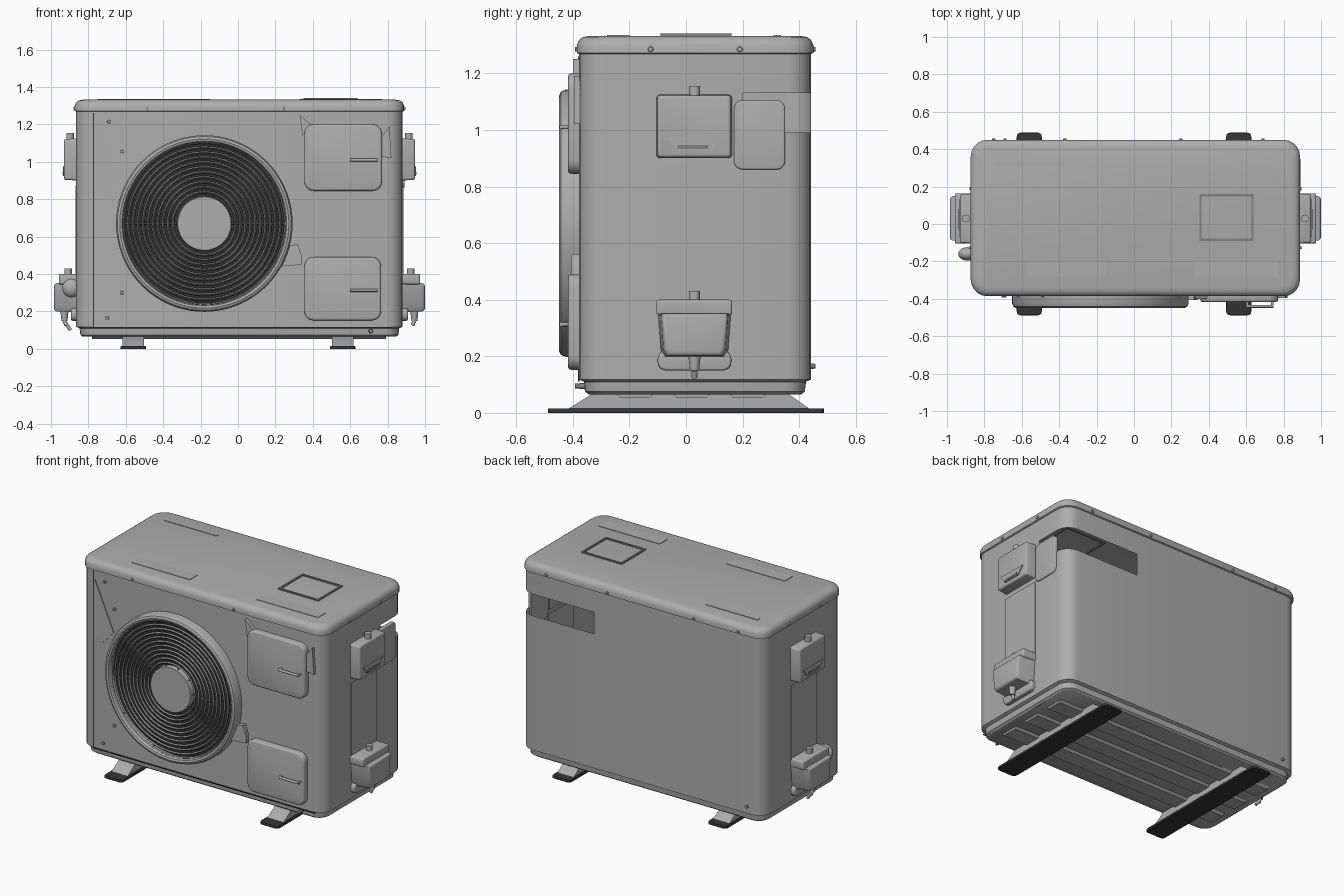
import bpy, bmesh, math
from mathutils import Matrix, Vector

if "Cube" in bpy.data.objects:
    bpy.data.objects.remove(bpy.data.objects["Cube"])


def material(name, v):
    m = bpy.data.materials.new(name)
    m.diffuse_color = (v, v, v, 1)
    m.use_nodes = True
    m.node_tree.nodes["Principled BSDF"].inputs["Base Color"].default_value = m.diffuse_color
    return m


SHELL = material("casing grey", 0.42)
GRILLE = material("grille grey", 0.22)
DARK = material("dark rubber", 0.035)


def finish(name, bm, mat, angle=35):
    """Turn a bmesh into an object, smooth except at sharp edges."""
    bm.normal_update()
    for f in bm.faces:
        f.smooth = True
    for e in bm.edges:
        if len(e.link_faces) == 2 and e.calc_face_angle(0) > math.radians(angle):
            e.smooth = False
    me = bpy.data.meshes.new(name)
    bm.to_mesh(me)
    bm.free()
    me.materials.append(mat)
    ob = bpy.data.objects.new(name, me)
    bpy.context.collection.objects.link(ob)
    return ob


def round_rect(x0, x1, y0, y1, r, n=5):
    pts = []
    for k, (cx, cy) in enumerate([(x1 - r, y1 - r), (x0 + r, y1 - r), (x0 + r, y0 + r), (x1 - r, y0 + r)]):
        for i in range(n + 1):
            a = math.pi / 2 * (k + i / n)
            pts.append((cx + r * math.cos(a), cy + r * math.sin(a)))
    return pts


def prism(name, pts, axis, a, b, mat=SHELL, bevel=0.0, taper=1.0):
    """Extrude an outline along an axis; the end at b is scaled by taper."""
    place = {'x': lambda u, v, w: (w, u, v), 'y': lambda u, v, w: (u, w, v), 'z': lambda u, v, w: (u, v, w)}[axis]
    cu = sum(p[0] for p in pts) / len(pts)
    cv = sum(p[1] for p in pts) / len(pts)
    bm = bmesh.new()
    lo = [bm.verts.new(place(u, v, a)) for u, v in pts]
    hi = [bm.verts.new(place(cu + (u - cu) * taper, cv + (v - cv) * taper, b)) for u, v in pts]
    n = len(pts)
    bm.faces.new(lo[::-1])
    top = bm.faces.new(hi)
    for i in range(n):
        bm.faces.new((lo[i], lo[(i + 1) % n], hi[(i + 1) % n], hi[i]))
    bmesh.ops.recalc_face_normals(bm, faces=bm.faces)
    if bevel:
        bmesh.ops.bevel(bm, geom=list(top.edges), offset=bevel, segments=3, profile=0.5, affect='EDGES')
    return finish(name, bm, mat)


def box(name, x0, x1, y0, y1, z0, z1, mat=SHELL, bevel=0.0):
    return prism(name, [(x0, y0), (x1, y0), (x1, y1), (x0, y1)], 'z', z0, z1, mat, bevel)


def rod(name, p, q, r, mat=SHELL, r2=None, seg=16):
    p, q = Vector(p), Vector(q)
    bm = bmesh.new()
    rot = (q - p).to_track_quat('Z', 'Y').to_matrix().to_4x4()
    bmesh.ops.create_cone(bm, cap_ends=True, segments=seg, radius1=r, radius2=r if r2 is None else r2,
                          depth=(q - p).length, matrix=Matrix.Translation((p + q) / 2) @ rot)
    return finish(name, bm, mat)


def lathe(name, profiles, cx, cz, mat, seg=64):
    """Spin closed (radius, y) profiles about a front-to-back axis."""
    bm = bmesh.new()
    for prof in profiles:
        rings = [[bm.verts.new((cx + r * math.cos(2 * math.pi * i / seg), y, cz + r * math.sin(2 * math.pi * i / seg)))
                  for r, y in prof] for i in range(seg)]
        for i in range(seg):
            s, t = rings[i], rings[(i + 1) % seg]
            for j in range(len(prof)):
                k = (j + 1) % len(prof)
                bm.faces.new((s[j], s[k], t[k], t[j]))
    bmesh.ops.recalc_face_normals(bm, faces=bm.faces)
    return finish(name, bm, mat)


# Casing: one skin lofted through levels, open at the rear right corner
def casing():
    levels = [(0.065, 0.035), (0.075, 0.022), (0.11, 0.018), (0.118, 0.0), (0.99, 0.0), (1.13, 0.0),
              (1.268, 0.0), (1.272, -0.008), (1.30, -0.008), (1.318, 0.0), (1.328, 0.014), (1.332, 0.035)]
    bm = bmesh.new()
    rings = []
    for z, d in levels:
        x0, x1, y0, y1 = -0.865 + d, 0.88 - d, -0.378 + d, 0.442 - d
        pts = round_rect(x0, x1, y0, y1, 0.085 - d * 0.5)
        pts = pts[:6] + [(0.35, y1)] + pts[6:] + [(x1, 0.2)]
        rings.append([bm.verts.new((x, y, z)) for x, y in pts])
    n = len(rings[0])
    for k in range(len(rings) - 1):
        for i in range(n):
            if levels[k][0] == 0.99 and (i < 6 or i == n - 1):
                continue
            j = (i + 1) % n
            bm.faces.new((rings[k][i], rings[k][j], rings[k + 1][j], rings[k + 1][i]))
    bm.faces.new(rings[0][::-1])
    bm.faces.new(rings[-1])
    finish("casing", bm, SHELL)


casing()

# Front panel seams
box("front_seam_left", -0.775, -0.769, -0.381, -0.376, 0.115, 1.26, DARK)
box("front_seam_bottom", -0.775, 0.82, -0.381, -0.376, 0.111, 0.117, DARK)

# Fan guard: rim, dark well, rings, struts and hub
FX, FZ = -0.18, 0.67
lathe("fan_rim", [[(0.472, -0.37), (0.472, -0.425), (0.465, -0.442), (0.452, -0.448), (0.44, -0.444),
                   (0.434, -0.43), (0.434, -0.37)]], FX, FZ, SHELL, 72)
rod("fan_well", (FX, -0.385, FZ), (FX, -0.40, FZ), 0.437, DARK, seg=64)
for i in range(5):
    a = 2 * math.pi * i / 5
    pts = [(FX + r * math.cos(a + t), FZ + r * math.sin(a + t))
           for r, t in [(0.14, 0), (0.28, -0.05), (0.41, 0.0), (0.42, 0.6), (0.28, 0.62), (0.14, 0.7)]]
    prism("fan_blade", pts, 'y', -0.402, -0.407, DARK)
lathe("guard_rings", [[(r - 0.0075, -0.425), (r, -0.434), (r + 0.0075, -0.425), (r, -0.418)]
                      for r in [0.168 + 0.0265 * i for i in range(11)]], FX, FZ, GRILLE)
for i in range(10):
    a = 2 * math.pi * i / 10
    c, s = math.cos(a), math.sin(a)
    rod("guard_strut", (FX + 0.13 * c, -0.42, FZ + 0.13 * s), (FX + 0.44 * c, -0.42, FZ + 0.44 * s), 0.004, GRILLE, seg=6)
rod("fan_hub", (FX, -0.40, FZ), (FX, -0.436, FZ), 0.147, SHELL, 0.143, 48)

# Front access covers with pull handles
for name, x1, z0, z1, hz in [("upper", 0.77, 0.845, 1.20, 1.01), ("lower", 0.765, 0.152, 0.49, 0.313)]:
    prism(name + "_front_cover", round_rect(0.355, x1, z0, z1, 0.05), 'y', -0.37, -0.417, SHELL, 0.012)
    rod(name + "_handle", (0.60, -0.44, hz), (0.745, -0.44, hz), 0.008)
    for x in (0.605, 0.74):
        rod(name + "_handle_post", (x, -0.41, hz), (x, -0.442, hz), 0.007)
prism("upper_cover_flap", [(0.33, 1.25), (0.345, 1.14), (0.40, 1.19)], 'y', -0.37, -0.40)
prism("upper_cover_latch", [(0.75, 1.03), (0.82, 1.02), (0.81, 1.19), (0.77, 1.14)], 'y', -0.37, -0.395)
prism("guard_bracket", [(0.22, 0.44), (0.34, 0.45), (0.34, 0.50), (0.32, 0.56), (0.27, 0.55)], 'y', -0.37, -0.405)
prism("front_left_plate", [(-0.76, 1.21), (-0.76, 0.86), (-0.70, 0.82), (-0.625, 0.90)], 'y', -0.376, -0.384)

# Top hatch frame and thin plates
for x0, x1, y0, y1 in [(0.35, 0.64, -0.09, -0.078), (0.35, 0.64, 0.148, 0.16),
                       (0.35, 0.362, -0.078, 0.148), (0.628, 0.64, -0.078, 0.148)]:
    box("hatch_frame", x0, x1, y0, y1, 1.325, 1.340, GRILLE)
for x0, x1, y0, y1 in [(-0.57, -0.15, -0.28, -0.2), (0.33, 0.77, -0.28, -0.2), (-0.75, -0.37, 0.31, 0.335)]:
    box("top_plate", x0, x1, y0, y1, 1.329, 1.335)

# Service boxes and valves on both sides
for side, s, w in [("right", 1, 0.878), ("left", -1, 0.863)]:
    def X(d):
        return s * (w + d)
    prism(side + "_upper_box", round_rect(-0.105, 0.163, 0.90, 1.125, 0.012, 3), 'x', X(-0.01), X(0.068), SHELL, 0.01, 0.97)
    prism(side + "_upper_box_lip", [(-0.07, 0.975), (0.13, 0.975), (0.09, 0.925), (-0.03, 0.925)], 'x', X(0.05), X(0.073))
    prism(side + "_upper_box_slot", [(-0.03, 0.932), (0.08, 0.932), (0.08, 0.946), (-0.03, 0.946)], 'x', X(0.06), X(0.076), GRILLE)
    rod(side + "_upper_knob", (X(0.035), 0.03, 1.12), (X(0.035), 0.03, 1.155), 0.02)
    prism(side + "_side_panel", [(-0.10, 0.39), (0.163, 0.39), (0.163, 0.87), (-0.10, 0.87)], 'x', X(-0.005), X(0.007))
    prism(side + "_lower_box_cap", round_rect(-0.105, 0.163, 0.345, 0.40, 0.01, 3), 'x', X(-0.01), X(0.095), SHELL, 0.008)
    prism(side + "_lower_box", [(-0.10, 0.36), (0.16, 0.36), (0.15, 0.22), (0.135, 0.195), (-0.075, 0.195), (-0.09, 0.22)],
          'x', X(-0.01), X(0.121), SHELL, 0.015, 0.9)
    prism(side + "_lower_tray", round_rect(-0.10, 0.16, 0.15, 0.22, 0.03), 'x', X(-0.01), X(0.03), SHELL, 0.008)
    rod(side + "_lower_knob", (X(0.045), 0.03, 0.39), (X(0.045), 0.03, 0.43), 0.02)
    rod(side + "_valve", (X(0.065), 0.03, 0.205), (X(0.065), 0.03, 0.15), 0.022, SHELL, 0.016)
    rod(side + "_valve_tip", (X(0.065), 0.03, 0.15), (X(0.055), 0.03, 0.125), 0.010)
rod("left_valve_lever", (-0.93, 0.03, 0.15), (-0.895, 0.03, 0.10), 0.009)
prism("right_rear_cover", round_rect(0.17, 0.35, 0.86, 1.105, 0.03), 'x', 0.87, 0.89, SHELL, 0.006)

# Drain plug on the left
bm = bmesh.new()
bmesh.ops.create_uvsphere(bm, u_segments=20, v_segments=12, radius=1,
                          matrix=Matrix.Translation((-0.89, -0.16, 0.325)) @ Matrix.Diagonal((0.05, 0.036, 0.05, 1)))
finish("drain_plug", bm, SHELL)

# Screws on every side
for x, z in [(-0.49, 1.285), (0.24, 1.285), (-0.69, 1.215), (-0.62, 1.055), (-0.62, 0.30), (-0.70, 0.165), (0.71, 0.095)]:
    rod("front_screw", (x, -0.355, z), (x, -0.393, z), 0.012, SHELL, 0.008, 10)
for x, z in [(0.69, 1.285), (0.25, 1.285), (-0.37, 1.285), (-0.69, 1.285), (-0.75, 0.165)]:
    rod("rear_screw", (x, 0.43, z), (x, 0.458, z), 0.012, SHELL, 0.008, 10)
for s, w in [(1, 0.88), (-1, 0.865)]:
    for y in (-0.125, 0.19):
        rod("side_screw", (s * w, y, 1.285), (s * (w + 0.015), y, 1.285), 0.012, SHELL, 0.008, 10)

# Base ribs and feet
for y in (-0.18, 0.02, 0.22):
    prism("base_rib", [(y - 0.07, 0.07), (y + 0.07, 0.07), (y + 0.05, 0.052), (y - 0.05, 0.052)], 'x', -0.78, 0.79)
for x in (-0.56, 0.56):
    prism("foot", round_rect(x - 0.067, x + 0.067, -0.488, 0.488, 0.02, 4), 'z', 0.0, 0.016, DARK, 0.004)
    prism("foot_riser", [(-0.42, 0.012), (0.44, 0.012), (0.36, 0.068), (-0.33, 0.068)], 'x', x - 0.058, x + 0.058)
